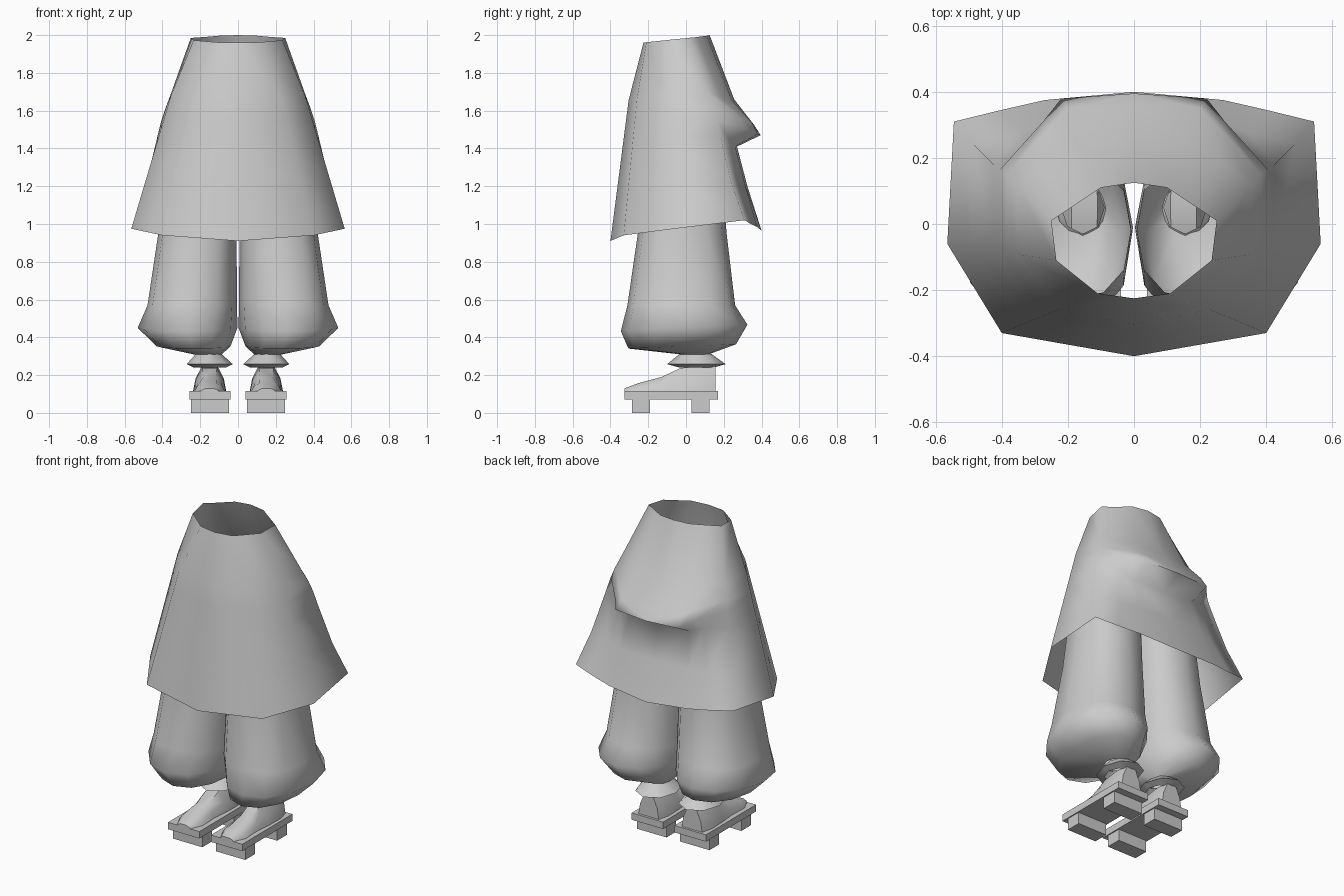
import bpy, bmesh, math

if "Cube" in bpy.data.objects:
    bpy.data.objects.remove(bpy.data.objects["Cube"])

grey = bpy.data.materials.new("plain grey")
grey.diffuse_color = (0.6, 0.6, 0.6, 1)
grey.use_nodes = True
grey.node_tree.nodes["Principled BSDF"].inputs["Base Color"].default_value = grey.diffuse_color


def finish(name, bm, angle):
    """Turn a right-hand half or single part into a mirrored object."""
    bmesh.ops.recalc_face_normals(bm, faces=bm.faces)
    me = bpy.data.meshes.new(name)
    bm.to_mesh(me)
    bm.free()
    me.materials.append(grey)
    ob = bpy.data.objects.new(name, me)
    bpy.context.collection.objects.link(ob)
    mir = ob.modifiers.new("mirror", 'MIRROR')
    mir.merge_threshold = 0.0005
    bpy.ops.object.select_all(action='DESELECT')
    ob.select_set(True)
    bpy.context.view_layer.objects.active = ob
    bpy.ops.object.modifier_apply(modifier="mirror")
    if angle:
        bpy.ops.object.shade_smooth_by_angle(angle=math.radians(angle))
    return ob


def loft(name, rings, closed=True, caps=False, angle=80):
    """Bridge successive rings of points."""
    bm = bmesh.new()
    rows = [[bm.verts.new(p) for p in r] for r in rings]
    n = len(rows[0])
    for a, b in zip(rows, rows[1:]):
        for i in range(n if closed else n - 1):
            j = (i + 1) % n
            bm.faces.new((a[i], a[j], b[j], b[i]))
    if caps:
        bm.faces.new(rows[0])
        bm.faces.new(rows[-1])
    return finish(name, bm, angle)


def oval(cx, cy, rx, ry, z, n=12, power=0.82, tilt=0.0):
    """Rounded-square ring; tilt raises it towards the back."""
    pts = []
    for i in range(n):
        a = 2 * math.pi * i / n
        c, s = math.cos(a), math.sin(a)
        x = cx + rx * math.copysign(abs(c) ** power, c)
        y = cy + ry * math.copysign(abs(s) ** power, s)
        pts.append((x, y, z + tilt * (y - cy)))
    return pts


# Draped robe: front columns bulge evenly from neckline to hem
steps = [0, 0.29, 0.40, 0.47, 0.54, 0.75, 1]


def column(top, hem, bulge):
    out = []
    for f in steps:
        g = f + bulge * (f / 0.29 if f < 0.29 else (1 - f) / 0.71)
        out.append((top[0] + (hem[0] - top[0]) * g,
                    top[1] + (hem[1] - top[1]) * g,
                    top[2] + (hem[2] - top[2]) * f))
    return out


columns = [
    column((0, -0.225, 1.96), (0, -0.40, 0.91), 0.16),
    column((0.11, -0.21, 1.962), (0.40, -0.33, 0.94), 0.12),
    column((0.235, -0.11, 1.973), (0.565, -0.06, 0.975), 0.07),
    # back columns form the overhanging fold
    [(0.25, 0.01, 1.985), (0.355, 0.12, 1.69), (0.385, 0.15, 1.61), (0.405, 0.165, 1.55),
     (0.425, 0.18, 1.47), (0.485, 0.24, 1.22), (0.545, 0.31, 1.02)],
    [(0.175, 0.06, 1.99), (0.265, 0.185, 1.67), (0.268, 0.28, 1.57), (0.275, 0.31, 1.51),
     (0.29, 0.235, 1.44), (0.34, 0.28, 1.20), (0.41, 0.343, 1.00)],
    [(0.10, 0.11, 1.997), (0.18, 0.24, 1.66), (0.20, 0.35, 1.535), (0.22, 0.38, 1.475),
     (0.20, 0.26, 1.41), (0.235, 0.315, 1.20), (0.27, 0.375, 0.985)],
    [(0, 0.125, 2.0), (0, 0.255, 1.66), (0, 0.36, 1.525), (0, 0.395, 1.47),
     (0, 0.27, 1.41), (0, 0.325, 1.20), (0, 0.40, 0.965)],
]
loft("robe", list(zip(*columns)), closed=False)

# Baggy trouser legs, open at the top and gathered at the ankle
loft("trouser_legs", [
    oval(0.20, -0.02, 0.19, 0.21, 1.25),
    oval(0.215, -0.02, 0.207, 0.235, 0.95),
    oval(0.242, -0.025, 0.237, 0.285, 0.57),
    oval(0.267, -0.01, 0.264, 0.335, 0.45, power=1, tilt=0.05),
    oval(0.235, -0.02, 0.195, 0.285, 0.352, power=0.95, tilt=0.04),
    oval(0.16, 0.045, 0.075, 0.075, 0.31, power=1),
])

# Flared ankle cuffs
loft("ankle_cuffs", [
    oval(0.155, 0.05, 0.065, 0.08, 0.315, 8, 1),
    oval(0.15, 0.055, 0.122, 0.155, 0.258, 8, 1),
    oval(0.15, 0.055, 0.085, 0.09, 0.24, 8, 1),
])

# Feet, as cross-sections from heel to toe: y, half width, height
foot = []
for y, w, top in [(0.155, 0.07, 0.245), (0.08, 0.088, 0.25), (-0.03, 0.085, 0.237),
                  (-0.13, 0.075, 0.19), (-0.25, 0.08, 0.158), (-0.325, 0.045, 0.13)]:
    mid = 0.115 + (top - 0.115) * 0.5
    foot.append([(0.15 + sx * w, y, z) for sx, z in
                 [(-1, 0.115), (-0.85, mid), (-0.45, top), (0.45, top), (0.85, mid), (1, 0.115)]])
loft("feet", foot, caps=True, angle=50)


# Wooden sandals: a plate on two cross blocks
def box(name, x0, x1, y0, y1, z0, z1):
    corners = [(x0, y0), (x1, y0), (x1, y1), (x0, y1)]
    loft(name, [[(x, y, z) for x, y in corners] for z in (z0, z1)], caps=True, angle=0)


box("sandal_plates", 0.04, 0.257, -0.325, 0.17, 0.072, 0.115)
box("sandal_front_blocks", 0.047, 0.25, -0.285, -0.19, 0, 0.072)
box("sandal_back_blocks", 0.047, 0.25, 0.03, 0.125, 0, 0.072)
